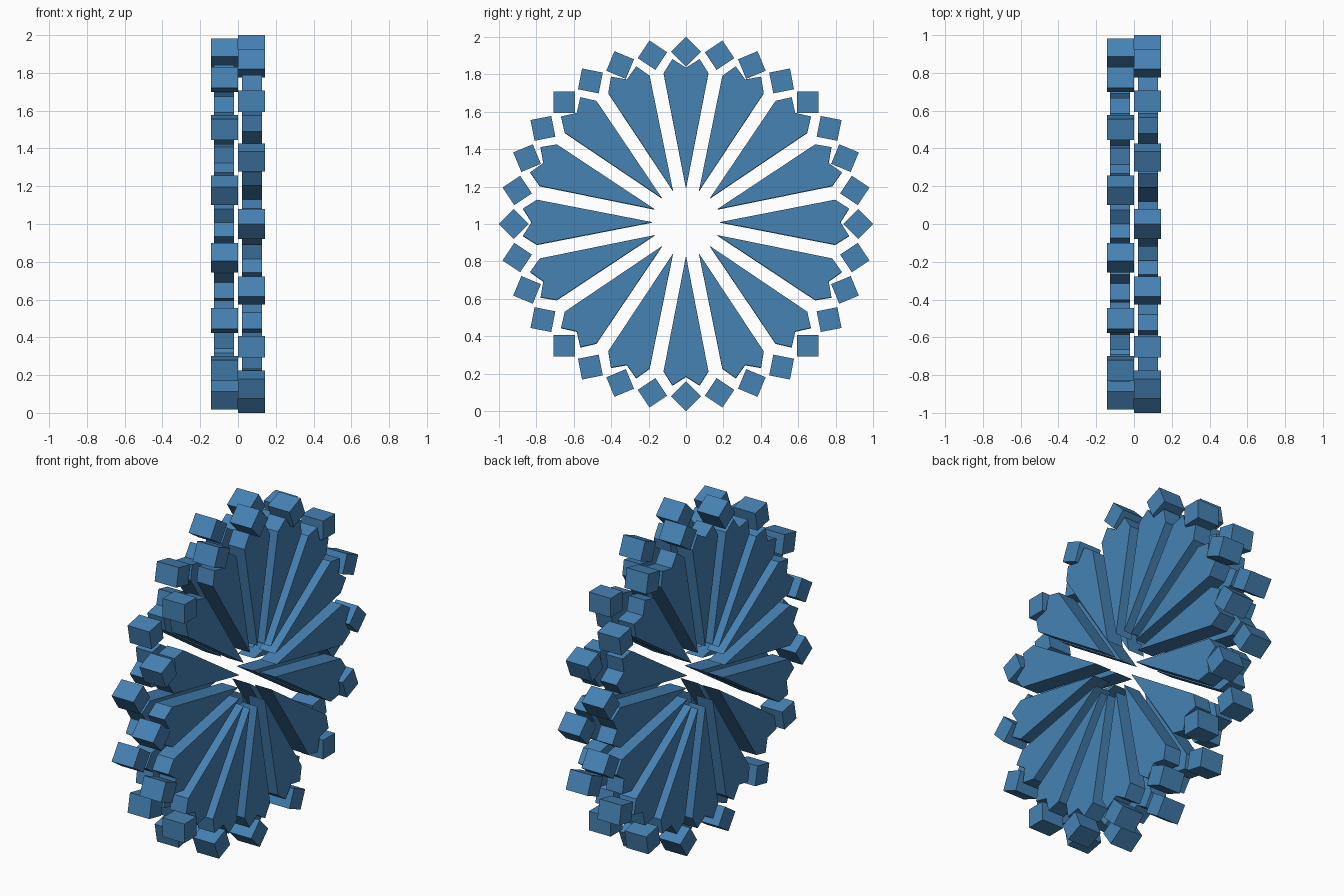
import bpy
import math

if "Cube" in bpy.data.objects:
    bpy.data.objects.remove(bpy.data.objects["Cube"])

blue = bpy.data.materials.new("steel blue")
blue.diffuse_color = (0.061, 0.223, 0.456, 1)
blue.use_nodes = True
blue.node_tree.nodes["Principled BSDF"].inputs["Base Color"].default_value = blue.diffuse_color

COUNT = 16
STEP = 2 * math.pi / COUNT

# Profiles as (radius, sideways offset)
PETAL = [(0.18, 0), (0.797, -0.12), (0.872, -0.073), (0.826, 0),
         (0.872, 0.073), (0.797, 0.12)]
R, D = 0.92, 0.08
BLOCK = [(R - D, 0), (R, -D), (R + D, 0), (R, D)]


def ring(name, profile, x0, x1, phase, zc):
    """Extrude the profile along x and repeat it around the x axis."""
    verts, faces = [], []
    n = len(profile)
    for k in range(COUNT):
        a = k * STEP + phase
        c, s = math.cos(a), math.sin(a)
        b = len(verts)
        for x in (x0, x1):
            verts += [(x, r * c - t * s, zc + r * s + t * c) for r, t in profile]
        faces.append([b + i for i in reversed(range(n))])
        faces.append([b + n + i for i in range(n)])
        for i in range(n):
            j = (i + 1) % n
            faces.append([b + i, b + j, b + n + j, b + n + i])
    mesh = bpy.data.meshes.new(name)
    mesh.from_pydata(verts, [], faces)
    mesh.materials.append(blue)
    obj = bpy.data.objects.new(name, mesh)
    bpy.context.collection.objects.link(obj)


# Two rings of notched petals, lined up with each other
ring("right_petals", PETAL, 0.02, 0.127, 0, 1.01)
ring("left_petals", PETAL, -0.127, -0.02, 0, 1.007)

# Two rings of diamond rim blocks, staggered by half a step
ring("right_rim_blocks", BLOCK, 0.0, 0.143, 0, 1.0)
ring("left_rim_blocks", BLOCK, -0.143, 0.0, STEP / 2, 1.0)
